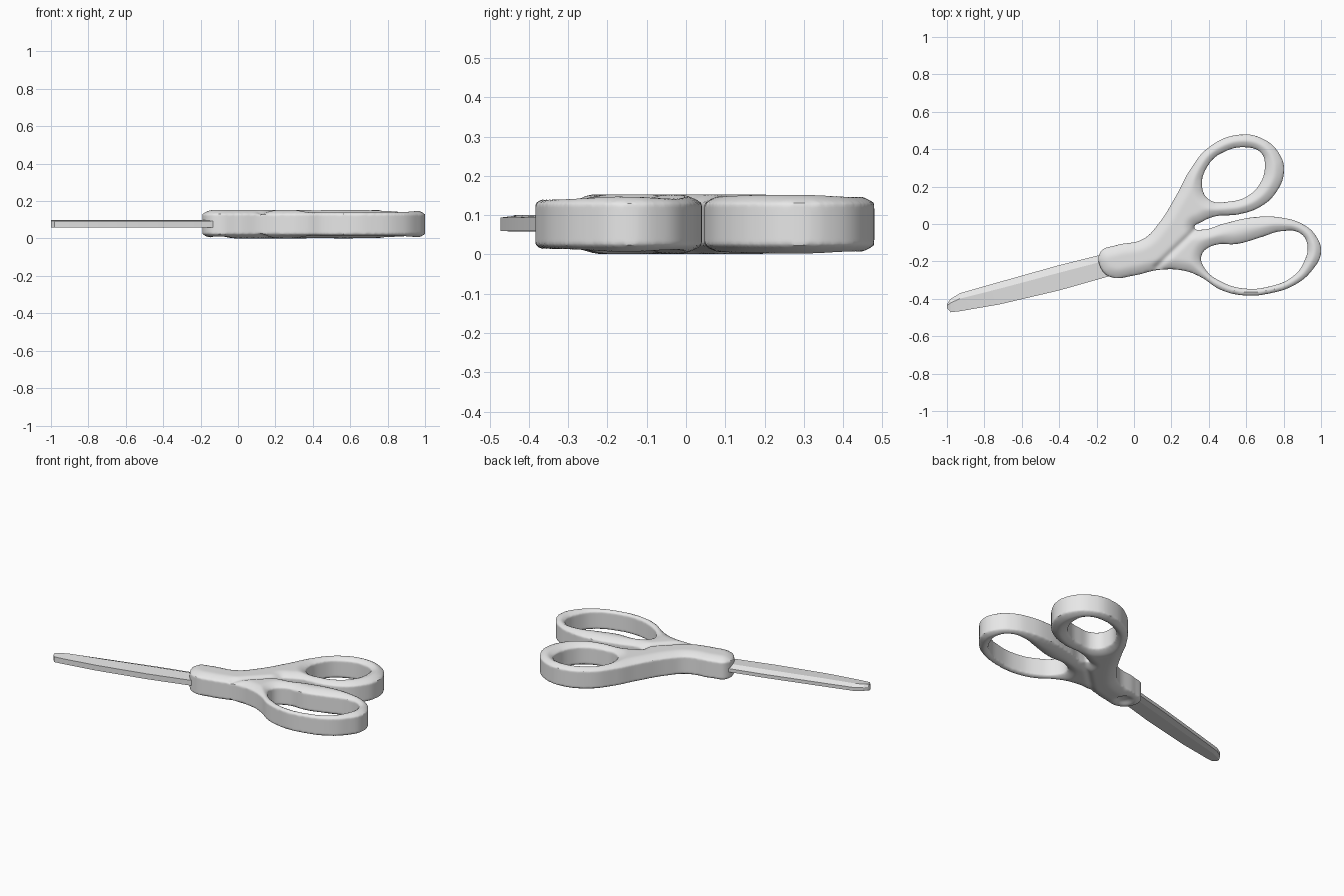
import bpy
import bmesh
import math
from mathutils import Vector, kdtree, geometry

cube = bpy.data.objects.get("Cube")
if cube:
    bpy.data.objects.remove(cube, do_unlink=True)

# One flat colour for the whole model
grey = bpy.data.materials.new("light_grey")
grey.use_nodes = True
colour = (0.8, 0.8, 0.8, 1.0)
grey.diffuse_color = colour
grey.node_tree.nodes["Principled BSDF"].inputs["Base Color"].default_value = colour

MID = 0.077
HALF = 0.076


def activate(obj):
    bpy.ops.object.select_all(action="DESELECT")
    obj.select_set(True)
    bpy.context.view_layer.objects.active = obj


def add_loop(curve, points):
    """Add a closed smooth outline to a flat curve."""
    spline = curve.splines.new("BEZIER")
    spline.bezier_points.add(len(points) - 1)
    for knot, (x, y) in zip(spline.bezier_points, points):
        knot.co = (x, y, 0)
        knot.handle_left_type = knot.handle_right_type = "AUTO"
    spline.use_cyclic_u = True
    spline.resolution_u = 12


def apply_modifier(obj, kind, **settings):
    modifier = obj.modifiers.new(kind.title(), kind)
    for key, value in settings.items():
        setattr(modifier, key, value)
    activate(obj)
    bpy.ops.object.modifier_apply(modifier=modifier.name)


# Handles: neck, round thumb loop, notch, long finger loop
outline = [
    (-.18, -.15), (-.1, -.115), (.05, -.08), (.13, 0), (.23, .16), (.3, .29),
    (.4, .41), (.56, .477), (.69, .455), (.78, .37), (.802, .28), (.76, .17),
    (.68, .095), (.56, .052), (.43, .04), (.36, .01), (.32, -.02), (.37, -.03),
    (.48, .002), (.66, .038), (.8, .032), (.9, 0), (.97, -.06), (1, -.15),
    (.95, -.25), (.86, -.325), (.72, -.372), (.59, -.382), (.46, -.35),
    (.36, -.285), (.27, -.25), (.135, -.245), (0, -.275), (-.12, -.285), (-.175, -.24),
]
thumb_hole = [
    (.365, .19), (.4, .32), (.48, .385), (.6, .41), (.68, .38), (.7, .31),
    (.67, .21), (.6, .145), (.51, .12), (.41, .125),
]
finger_hole = [
    (.36, -.17), (.41, -.12), (.56, -.105), (.68, -.07), (.79, -.038), (.89, -.05),
    (.927, -.11), (.91, -.2), (.85, -.28), (.72, -.335), (.59, -.345), (.47, -.31),
    (.38, -.24),
]
curve = bpy.data.curves.new("handles", "CURVE")
curve.dimensions = "2D"
curve.fill_mode = "BOTH"
curve.extrude = HALF
for loop in (outline, thumb_hole, finger_hole):
    add_loop(curve, loop)
handles = bpy.data.objects.new("handles", curve)
bpy.context.collection.objects.link(handles)
activate(handles)
bpy.ops.object.convert(target="MESH")
handles = bpy.context.object

# Remember the edge of the outline, then make an even surface
bm = bmesh.new()
bm.from_mesh(handles.data)
bmesh.ops.remove_doubles(bm, verts=bm.verts, dist=0.0005)
bmesh.ops.recalc_face_normals(bm, faces=bm.faces)
bm.to_mesh(handles.data)
bm.free()
rim = kdtree.KDTree(len(handles.data.vertices))
for i, vert in enumerate(handles.data.vertices):
    rim.insert((vert.co.x, vert.co.y, 0), i)
rim.balance()
apply_modifier(handles, "REMESH", mode="VOXEL", voxel_size=0.009)

# Crown the grips, press the seam between the halves and the pivot dimple
seam_start = Vector((.12, -.23))
seam_end = Vector((.33, -.03))
pivot = Vector((-.09, -.2))
for vert in handles.data.vertices:
    flat = Vector((vert.co.x, vert.co.y, 0))
    depth = min(rim.find(flat)[2] / 0.06, 1)
    height = 0.054 + 0.022 * math.sin(depth * math.pi / 2)
    side = max(-1, min(1, vert.co.z / HALF))
    spot = flat.xy
    nearest, along = geometry.intersect_point_line(spot, seam_start, seam_end)
    nearest = seam_start.lerp(seam_end, max(0, min(1, along)))
    height -= 0.012 * math.exp(-((spot - nearest.xy).length / 0.015) ** 2)
    if side < 0:
        height -= 0.025 * math.exp(-((spot - pivot).length / 0.05) ** 4)
    vert.co.z = MID + side * height
apply_modifier(handles, "SMOOTH", factor=0.5, iterations=3)

# Closed blades: vertical front edge, ridge and a ground bevel at the back
stations = [
    (-1, -.43, -.45), (-.98, -.4, -.472), (-.93, -.37, -.466), (-.72, -.31, -.43),
    (-.4, -.22, -.355), (-.1, -.145, -.27),
]
bm = bmesh.new()
rings = []
for x, back, front in stations:
    ridge = back + (front - back) * 0.3
    section = [(front, .06), (front, .094), (ridge, .1), (back, .086), (back, .064), (ridge, .058)]
    rings.append([bm.verts.new((x, y, z)) for y, z in section])
for first, second in zip(rings, rings[1:]):
    for i in range(len(first)):
        j = (i + 1) % len(first)
        bm.faces.new((first[i], first[j], second[j], second[i]))
bm.faces.new(rings[0])
bm.faces.new(rings[-1])
bmesh.ops.recalc_face_normals(bm, faces=bm.faces)
mesh = bpy.data.meshes.new("blades")
bm.to_mesh(mesh)
bm.free()
blades = bpy.data.objects.new("blades", mesh)
bpy.context.collection.objects.link(blades)

for part in (handles, blades):
    part.data.materials.clear()
    part.data.materials.append(grey)
    activate(part)
    bpy.ops.object.shade_smooth_by_angle(angle=math.radians(35 if part == handles else 5))
